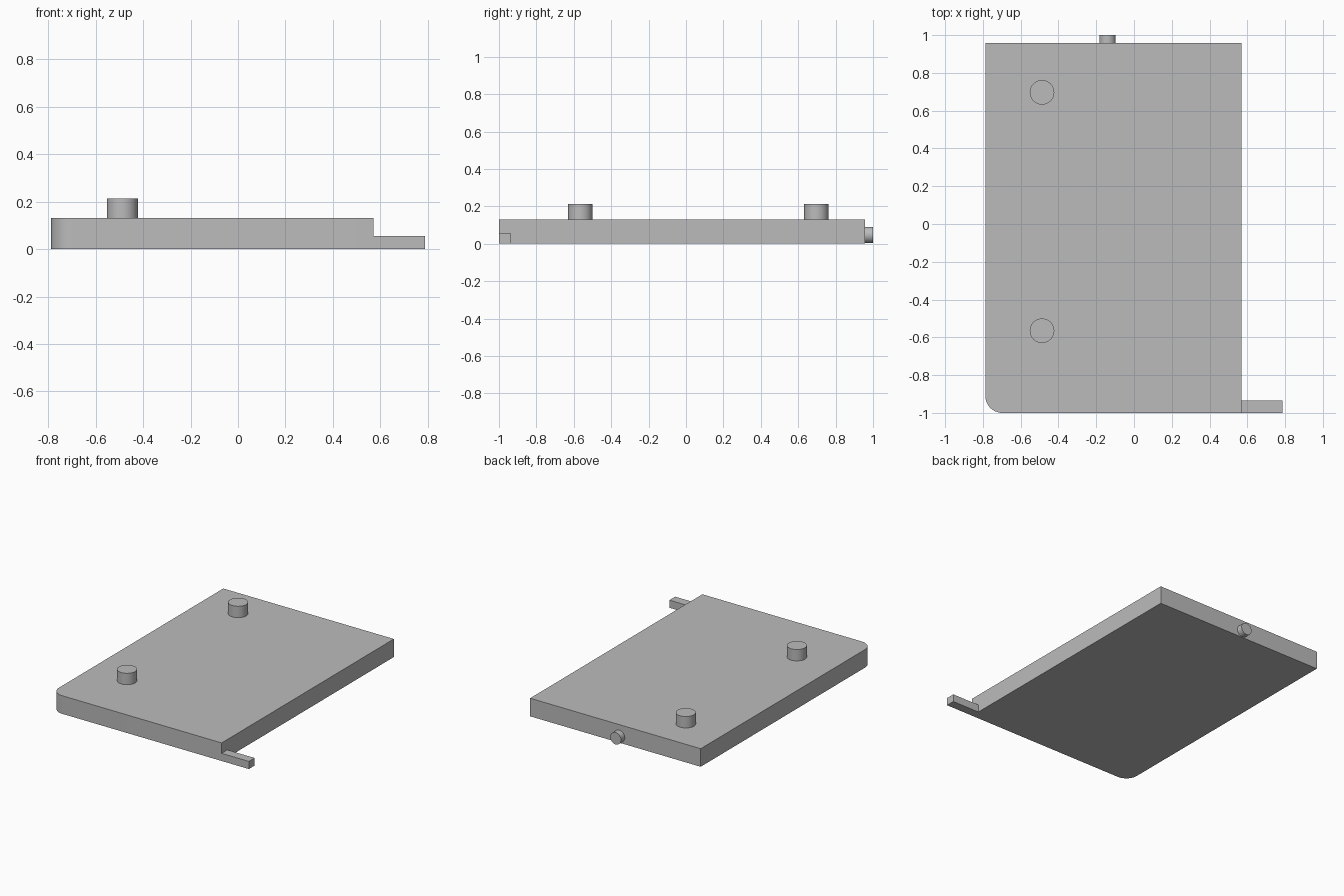
import bpy
import bmesh
import math
from mathutils import Matrix, Vector

if "Cube" in bpy.data.objects:
    bpy.data.objects.remove(bpy.data.objects["Cube"], do_unlink=True)

grey = bpy.data.materials.new("plain grey")
grey.use_nodes = True
colour = (0.5, 0.5, 0.5, 1)
grey.diffuse_color = colour
grey.node_tree.nodes["Principled BSDF"].inputs["Base Color"].default_value = colour


def finish(name, bm):
    bmesh.ops.recalc_face_normals(bm, faces=bm.faces)
    mesh = bpy.data.meshes.new(name)
    bm.to_mesh(mesh)
    bm.free()
    mesh.materials.append(grey)
    obj = bpy.data.objects.new(name, mesh)
    bpy.context.collection.objects.link(obj)
    bpy.ops.object.select_all(action="DESELECT")
    obj.select_set(True)
    bpy.context.view_layer.objects.active = obj
    bpy.ops.object.shade_smooth_by_angle(angle=math.radians(30))
    return obj


def box(low, high):
    low, high = Vector(low), Vector(high)
    bm = bmesh.new()
    bmesh.ops.create_cube(bm, size=1, matrix=Matrix.Translation((low + high) / 2)
                          @ Matrix.Diagonal((*(high - low), 1)))
    return bm


def cylinder(name, radius, start, end):
    start, end = Vector(start), Vector(end)
    axis = end - start
    turn = axis.to_track_quat("Z", "Y").to_matrix().to_4x4()
    bm = bmesh.new()
    bmesh.ops.create_cone(bm, cap_ends=True, segments=48, radius1=radius,
                          radius2=radius, depth=axis.length,
                          matrix=Matrix.Translation((start + end) / 2) @ turn)
    return finish(name, bm)


# Main panel with one rounded front corner
left, right, front, back, top = -0.787, 0.57, -1.0, 0.957, 0.13
bm = box((left, front, 0), (right, back, top))
corner = [e for e in bm.edges
          if all(v.co.x < 0 and v.co.y < 0 for v in e.verts)]
bmesh.ops.bevel(bm, geom=corner, offset=0.09, segments=12, profile=0.5,
                affect="EDGES")
finish("panel", bm)

# Thin tab sticking out beside the front edge
finish("side_tab", box((right, front, 0), (0.787, -0.935, 0.055)))

# Two pegs on the top face
for name, y in (("front_peg", -0.565), ("back_peg", 0.697)):
    cylinder(name, 0.065, (-0.487, y, top), (-0.487, y, 0.212))

# Small pin on the back edge
cylinder("back_pin", 0.043, (-0.14, back, 0.047), (-0.14, 1.0, 0.047))
